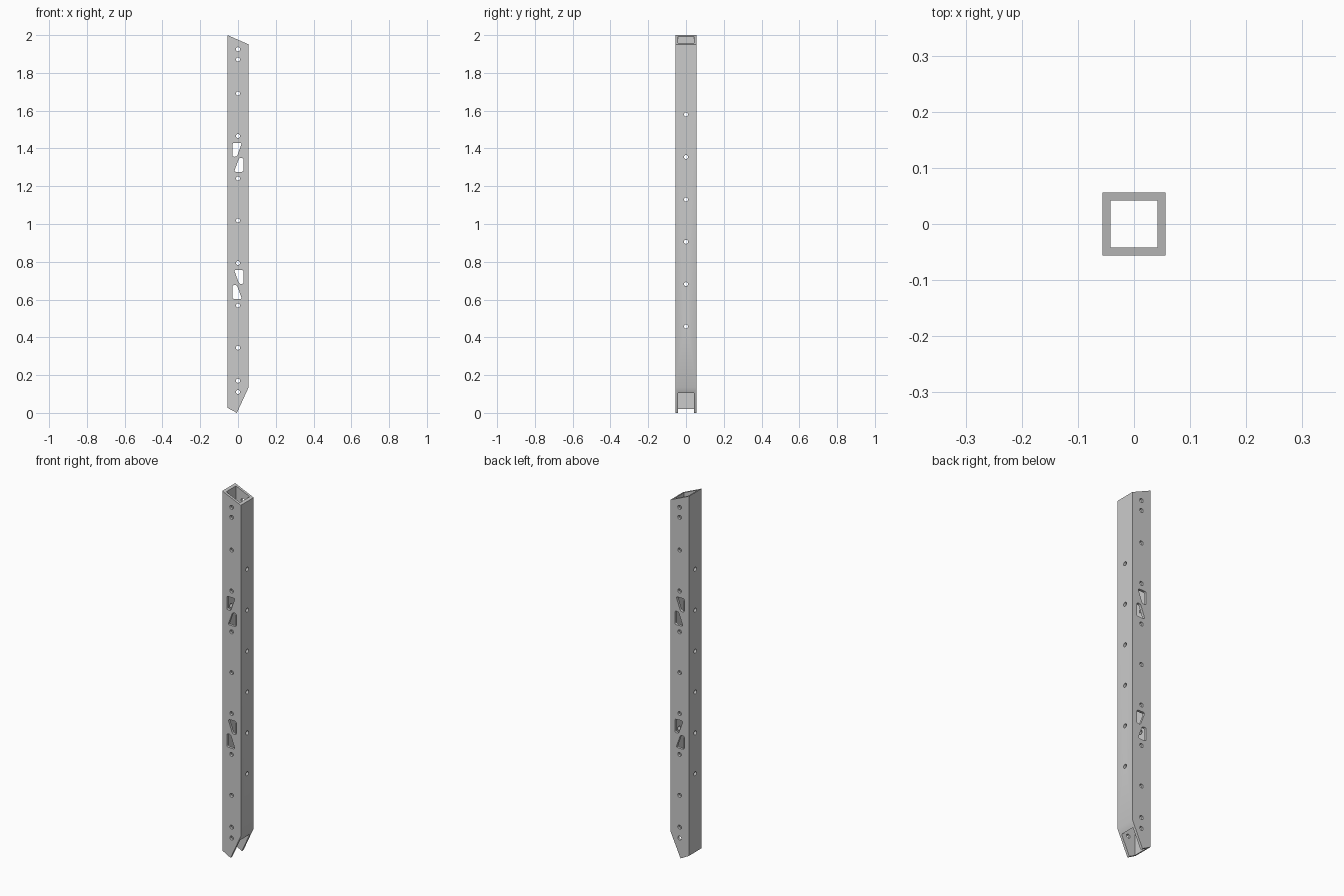
import bpy, bmesh, math
from mathutils import Vector

if "Cube" in bpy.data.objects:
    bpy.data.objects.remove(bpy.data.objects["Cube"])

OUTER, INNER = 0.056, 0.042


def prism(bm, pts, axis, depth):
    """Extrude a closed 2D outline symmetrically along 'x', 'y' or 'z'."""
    place = {"x": lambda a, b, d: (d, a, b),
             "y": lambda a, b, d: (a, d, b),
             "z": lambda a, b, d: (a, b, d)}[axis]
    lo, hi = [[bm.verts.new(place(a, b, d)) for a, b in pts] for d in (-depth, depth)]
    bm.faces.new(lo)
    bm.faces.new(hi[::-1])
    n = len(pts)
    for i in range(n):
        j = (i + 1) % n
        bm.faces.new((lo[j], lo[i], hi[i], hi[j]))


def make(name, bm):
    bmesh.ops.recalc_face_normals(bm, faces=bm.faces[:])
    mesh = bpy.data.meshes.new(name)
    bm.to_mesh(mesh)
    bm.free()
    obj = bpy.data.objects.new(name, mesh)
    bpy.context.collection.objects.link(obj)
    return obj


def circle(z, r=0.011, n=16):
    return [(r * math.cos(2 * math.pi * i / n), z + r * math.sin(2 * math.pi * i / n))
            for i in range(n)]


def rounded(pts, r=0.011, steps=4):
    """Round every corner of an outline with a short quadratic curve."""
    out = []
    for i, p in enumerate(pts):
        p = Vector(p)
        a = p + (Vector(pts[i - 1]) - p).normalized() * r
        b = p + (Vector(pts[(i + 1) % len(pts)]) - p).normalized() * r
        for k in range(steps + 1):
            t = k / steps
            out.append(tuple(a * (1 - t) ** 2 + p * 2 * t * (1 - t) + b * t * t))
    return out


# Post: side outline with sloped top and pointed foot
bm = bmesh.new()
prism(bm, [(-OUTER, 0.027), (-0.006, 0), (OUTER, 0.135), (OUTER, 1.951), (-OUTER, 2)], "y", OUTER)
post = make("square_tube_post", bm)

# Hollow bore
bm = bmesh.new()
prism(bm, [(-INNER, -INNER), (INNER, -INNER), (INNER, INNER), (-INNER, INNER)], "z", 3)
cutters = [make("bore_cutter", bm)]

# Front-to-back bolt holes and the two pairs of tapered slots
bm = bmesh.new()
for z in [0.11, 0.17, 1.87, 1.925] + [0.345 + 0.2242 * i for i in range(7)]:
    prism(bm, circle(z), "y", 0.1)
slot = [(-0.029, 0.077), (0.021, 0.077), (-0.006, 0.003), (-0.029, 0.003)]
for zc, side in ((1.353, 1), (0.680, -1)):
    for turn in (1, -1):
        prism(bm, rounded([(side * turn * x, zc + turn * z) for x, z in slot]), "y", 0.1)
cutters.append(make("front_hole_cutter", bm))

# Side-to-side bolt holes
bm = bmesh.new()
for i in range(6):
    prism(bm, circle(0.457 + 0.2244 * i), "x", 0.1)
cutters.append(make("side_hole_cutter", bm))

# Cut the openings, then drop the cutters
bpy.context.view_layer.objects.active = post
for c in cutters:
    mod = post.modifiers.new(c.name, "BOOLEAN")
    mod.operation, mod.solver, mod.object = "DIFFERENCE", "EXACT", c
    bpy.ops.object.modifier_apply(modifier=mod.name)
    bpy.data.objects.remove(c)

# Smooth hole walls, sharp edges elsewhere
post.select_set(True)
bpy.ops.object.shade_smooth_by_angle(angle=math.radians(30))
